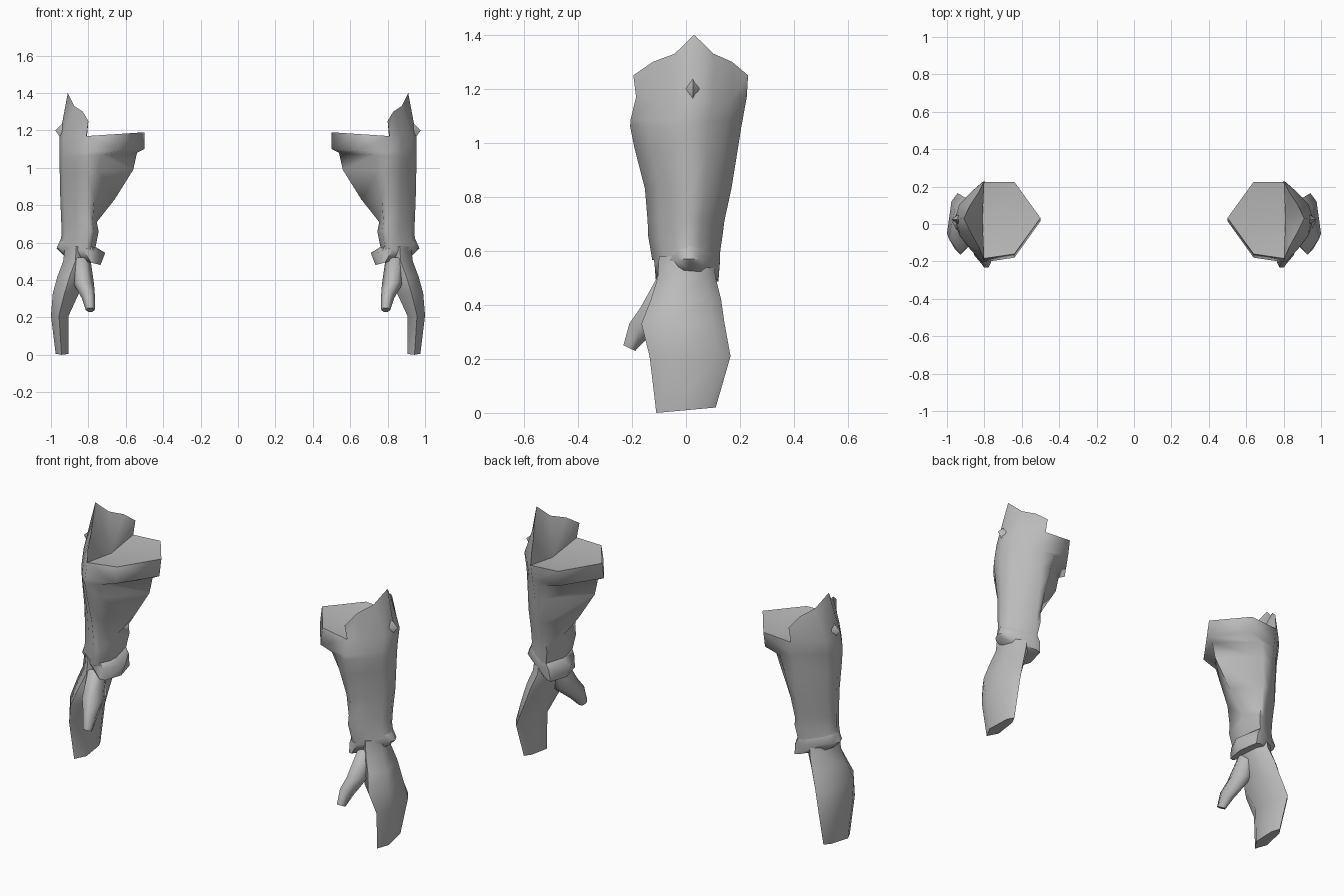
import bpy, bmesh, math

if "Cube" in bpy.data.objects:
    bpy.data.objects.remove(bpy.data.objects["Cube"])

steel = bpy.data.materials.new("grey_steel")
steel.diffuse_color = (0.5, 0.5, 0.5, 1)
steel.use_nodes = True
steel.node_tree.nodes["Principled BSDF"].inputs["Base Color"].default_value = steel.diffuse_color


def finish(name, bm, angle=60):
    """Turn a bmesh into a smooth-shaded part mirrored to the other arm."""
    bmesh.ops.recalc_face_normals(bm, faces=bm.faces[:])
    me = bpy.data.meshes.new(name)
    bm.to_mesh(me)
    bm.free()
    me.materials.append(steel)
    ob = bpy.data.objects.new(name, me)
    bpy.context.collection.objects.link(ob)
    bpy.ops.object.select_all(action='DESELECT')
    ob.select_set(True)
    bpy.context.view_layer.objects.active = ob
    bpy.ops.object.shade_smooth_by_angle(angle=math.radians(angle))
    ob.modifiers.new("other_arm", 'MIRROR')
    return ob


def loft(rings, cap_end=True):
    """Skin a list of closed point rings; the first ring is always capped."""
    bm = bmesh.new()
    vs = [[bm.verts.new(p) for p in r] for r in rings]
    n = len(vs[0])
    for a, b in zip(vs, vs[1:]):
        for i in range(n):
            j = (i + 1) % n
            bm.faces.new((a[i], a[j], b[j], b[i]))
    bm.faces.new(vs[0])
    if cap_end:
        bm.faces.new(vs[-1])
    return bm, vs


SPREAD = (0, .17, .36, .53, .70, .86, 1)


def arm_ring(zi, zo, xi, xo, yf, yb, corner=.5):
    """Rounded outer half (7 points, front to back) plus a 3-point inner side."""
    depth = (.145, .08, .02, 0, .02, .08, .145)
    w, edge = yb - yf, xo - .145
    pts = [(xo - d, yf + s * w) for d, s in zip(depth, SPREAD)]
    cx = xi + corner * (edge - xi)
    pts += [(cx, yb), (xi, yf + .53 * w), (cx, yf + .06 * w)]
    return [(x, y, zi + (x - xi) / (xo - xi) * (zo - zi)) for x, y in pts]


# Forearm sleeve: wrist to flared elbow lip
bm, rows = loft([arm_ring(*r) for r in [
    (.56, .59, .765, .955, -.125, .122),
    (.66, .64, .745, .943, -.14, .135),
    (.71, .71, .755, .945, -.142, .142),
    (.83, .83, .66, .95, -.152, .168, .75),
    (.99, .97, .56, .953, -.19, .192, .75),
    (1.08, 1.05, .54, .955, -.207, .205, .7),
    (1.10, 1.08, .50, .955, -.205, .21, .45),
    (1.19, 1.16, .50, .955, -.185, .225, .45)]], cap_end=False)
top = rows[-1]

# Pointed crown rising from the outer half of the sleeve
heights = (1.25, 1.30, 1.33, 1.40, 1.33, 1.30, 1.25)
depths = (.80, .83, .875, .91, .875, .83, .80)
crown = [bm.verts.new((x, -.195 + s * .425, z)) for x, s, z in zip(depths, SPREAD, heights)]
for i in range(6):
    bm.faces.new((top[i], top[i + 1], crown[i + 1], crown[i]))

# Hollow inside of the crown, meeting the elbow cap along a straight chord
mid = bm.verts.new((.81, .03, 1.14))
for i in range(6):
    bm.faces.new((crown[i], crown[i + 1], mid))
bm.faces.new((crown[0], mid, top[0]))
bm.faces.new((crown[6], top[6], mid))
for a, b in ((6, 7), (7, 8), (8, 9), (9, 0)):
    bm.faces.new((top[a], top[b], mid))
finish("sleeve", bm, 75)

# Wrist cuff
finish("cuff", loft([arm_ring(*r) for r in [
    (.585, .625, .775, .945, -.125, .125),
    (.545, .57, .71, .97, -.117, .125),
    (.48, .53, .735, .93, -.112, .12)]])[0])

# Diamond stud on the plate
bm = bmesh.new()
tip = bm.verts.new((.977, .025, 1.20))
rim = [bm.verts.new(p) for p in
       [(.935, .025, 1.24), (.94, .05, 1.20), (.945, .025, 1.155), (.94, 0, 1.20)]]
for i in range(4):
    bm.faces.new((tip, rim[i], rim[(i + 1) % 4]))
bm.faces.new(rim)
finish("diamond_stud", bm)


def hand_ring(z, xi, xo, yf, yb, lift=0):
    shape = [(0, .25), (.1, .8), (.4, 1), (.75, .85), (1, .28), (.55, 0)]
    return [(xi + u * (xo - xi), yf + v * (yb - yf), z + v * lift) for u, v in shape]


# Mitten-like hand
finish("hand", loft([hand_ring(*r) for r in [
    (.58, .79, .925, -.10, .10),
    (.50, .79, .935, -.105, .11),
    (.42, .82, .965, -.13, .13),
    (.33, .85, .99, -.165, .143),
    (.21, .905, 1.0, -.135, .165),
    (0, .905, .975, -.11, .11, .02)]])[0], 70)


# Thumb
def thumb_ring(x, y, z, rx, ry, tilt):
    return [(x + rx * math.cos(a), y + ry * math.sin(a), z + tilt * math.sin(a))
            for a in (math.tau * k / 6 for k in range(6))]


finish("thumb", loft([thumb_ring(*r) for r in [
    (.84, -.045, .52, .05, .06, .0),
    (.825, -.10, .38, .055, .08, -.01),
    (.80, -.175, .305, .036, .04, -.03),
    (.79, -.21, .24, .024, .025, -.012)]])[0], 70)
